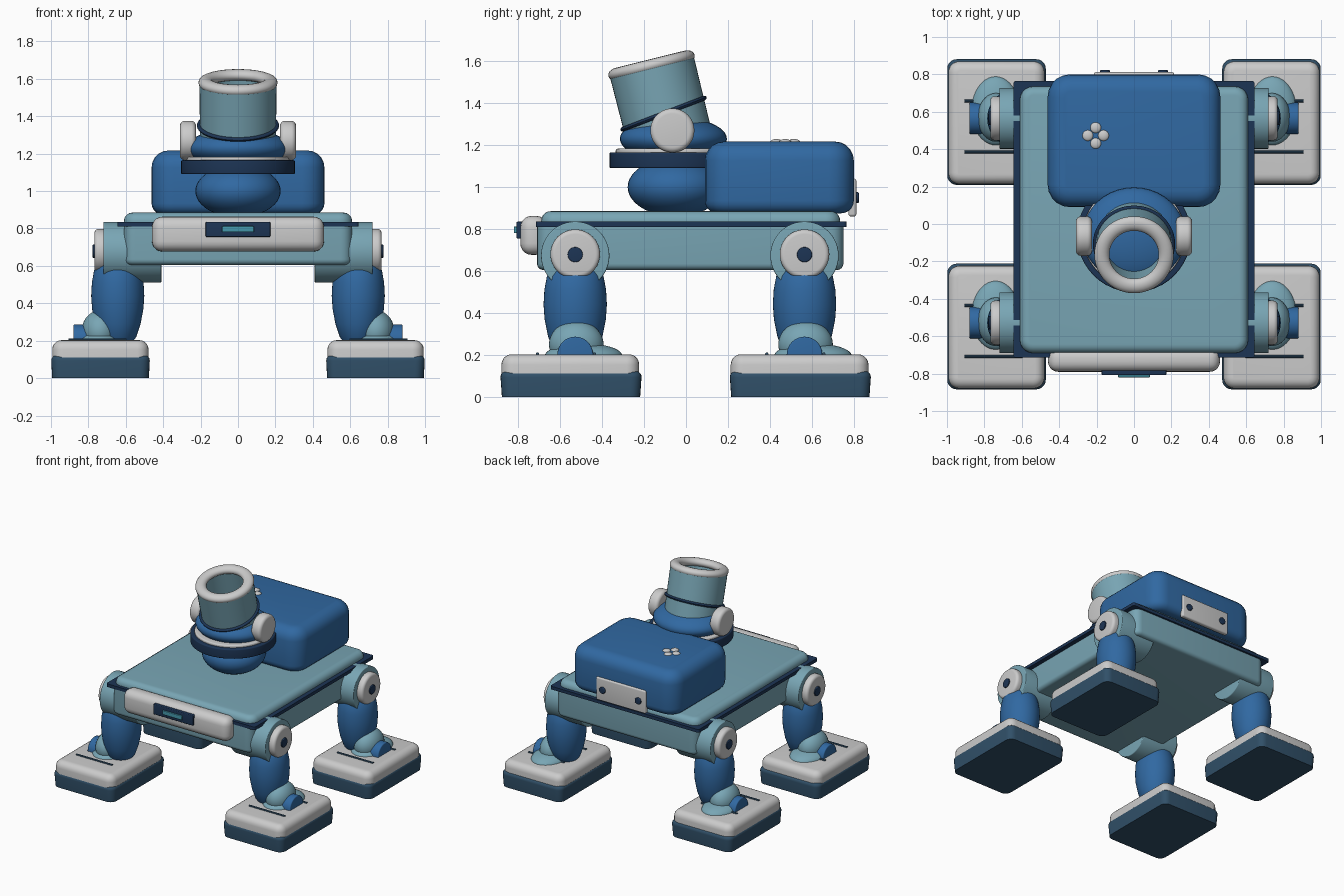
import bpy, bmesh, math
from mathutils import Matrix, Vector

if "Cube" in bpy.data.objects:
    bpy.data.objects.remove(bpy.data.objects["Cube"])


def material(name, rgb):
    m = bpy.data.materials.new(name)
    m.diffuse_color = (*rgb, 1)
    m.use_nodes = True
    m.node_tree.nodes["Principled BSDF"].inputs["Base Color"].default_value = m.diffuse_color
    return m


BLUE = material("blue", (0.03, 0.14, 0.36))
TEAL = material("teal", (0.19, 0.38, 0.46))
NAVY = material("navy", (0.012, 0.035, 0.09))
SOLE = material("sole", (0.03, 0.08, 0.14))
GLOW = material("lamp", (0.06, 0.32, 0.42))
GREY = None


def finish(name, bm, mat, loc=(0, 0, 0), rot=(0, 0, 0)):
    bmesh.ops.recalc_face_normals(bm, faces=bm.faces)
    for f in bm.faces:
        f.smooth = True
    for e in bm.edges:
        if len(e.link_faces) == 2 and e.calc_face_angle() > 0.6:
            e.smooth = False
    me = bpy.data.meshes.new(name)
    bm.to_mesh(me)
    bm.free()
    ob = bpy.data.objects.new(name, me)
    ob.location, ob.rotation_euler = loc, rot
    bpy.context.collection.objects.link(ob)
    if mat:
        me.materials.append(mat)
    return ob


def box(name, x, y, z, mat, r=0.0, top=None, bottom=0.0, taper=1.0):
    """Box from ranges. r rounds all edges, or only the upright ones if top is given."""
    bm = bmesh.new()
    bmesh.ops.create_cube(bm, size=1)
    size = [b - a for a, b in (x, y, z)]
    mid = [(a + b) / 2 for a, b in (x, y, z)]
    for v in bm.verts:
        k = taper if v.co.z < 0 else 1
        v.co = Vector((v.co.x * size[0] * k, v.co.y * size[1] * k, v.co.z * size[2]))

    def bevel(edges, w):
        if w > 0:
            bmesh.ops.bevel(bm, geom=edges, offset=w, segments=5, profile=0.5,
                            affect='EDGES', clamp_overlap=True)

    if top is None:
        bevel(bm.edges[:], r)
    else:
        h = size[2] / 2
        bevel([e for e in bm.edges if abs(e.verts[0].co.z - e.verts[1].co.z) > h], r)
        for side, w in ((h, top), (-h, bottom)):
            bevel([e for e in bm.edges if all(abs(v.co.z - side) < 1e-5 for v in e.verts)], w)
    return finish(name, bm, mat, mid)


def lathe(name, profile, mat, loc, rot=(0, 0, 0), scale=(1, 1, 1), steps=48, closed=False):
    bm = bmesh.new()
    vs = [bm.verts.new((r, 0, h)) for r, h in profile]
    es = [bm.edges.new(p) for p in zip(vs, vs[1:])]
    if closed:
        es.append(bm.edges.new((vs[-1], vs[0])))
    bmesh.ops.spin(bm, geom=vs + es, cent=(0, 0, 0), axis=(0, 0, 1),
                   angle=math.tau, steps=steps)
    bmesh.ops.remove_doubles(bm, verts=bm.verts, dist=1e-5)
    bmesh.ops.scale(bm, vec=scale, verts=bm.verts)
    return finish(name, bm, mat, loc, rot)


def ball(name, loc, radii, mat):
    bm = bmesh.new()
    bmesh.ops.create_uvsphere(bm, u_segments=40, v_segments=24, radius=1)
    bmesh.ops.scale(bm, vec=radii, verts=bm.verts)
    return finish(name, bm, mat, loc)


def disc(r, a, b, round_=0.0):
    """Profile of a solid cylinder from a to b with rounded rims."""
    if not round_:
        return [(0, a), (r, a), (r, b), (0, b)]
    arc = [math.radians(t) for t in range(0, 91, 18)]
    low = [(r - round_ + round_ * math.sin(t), a + round_ - round_ * math.cos(t)) for t in arc]
    high = [(r - round_ + round_ * math.cos(t), b - round_ + round_ * math.sin(t)) for t in arc]
    return [(0, a)] + low + high + [(0, b)]


def hoop(R, rx, rz, h=0, n=12):
    return [(R + rx * math.cos(math.tau * i / n), h + rz * math.sin(math.tau * i / n))
            for i in range(n)]


# Body: hull, trim plate and top deck
box("hull", (-0.61, 0.61), (-0.71, 0.75), (0.605, 0.82), TEAL, 0.06, 0.0, 0.03)
box("trim_plate", (-0.645, 0.645), (-0.715, 0.765), (0.81, 0.835), NAVY, 0.015, 0.0)
box("deck", (-0.61, 0.61), (-0.69, 0.735), (0.825, 0.885), TEAL, 0.07, 0.045)

# Front bumper with lamp
box("bumper", (-0.46, 0.46), (-0.79, -0.66), (0.677, 0.863), GREY, 0.055)
box("lamp_housing", (-0.173, 0.173), (-0.808, -0.77), (0.755, 0.835), NAVY, 0.006)
box("lamp_strip", (-0.085, 0.085), (-0.82, -0.80), (0.78, 0.812), GLOW, 0.004)

# Backpack, rear plate and studs
box("backpack", (-0.462, 0.462), (0.09, 0.80), (0.875, 1.217), BLUE, 0.12, 0.09, 0.06)
box("rear_plate", (-0.215, 0.215), (0.775, 0.812), (0.86, 1.04), GREY, 0.012)
for x in (-0.155, 0.155):
    lathe("rear_bolt", disc(0.026, 0, 0.022, 0.006), NAVY, (x, 0.802, 0.95),
          (-math.pi / 2, 0, 0), steps=20)
for dx, dy in ((0.042, 0), (-0.042, 0), (0, 0.042), (0, -0.042)):
    ball("pack_stud", (-0.205 + dx, 0.473 + dy, 1.215), (0.029, 0.029, 0.014), GREY)

# Neck, collar and lower head
HY = -0.06
ball("neck", (0, HY + 0.01, 1.0), (0.228, 0.228, 0.14), BLUE)
lathe("collar", disc(0.305, 1.09, 1.165, 0.008), NAVY, (0, HY, 0))
lathe("collar_ring", disc(0.275, 1.155, 1.183, 0.01), GREY, (0, HY, 0))
ball("head_base", (0, HY, 1.23), (0.275, 0.255, 0.105), BLUE)
for s in (-1, 1):
    lathe("ear", disc(0.105, 0.225, 0.31, 0.025), GREY, (0, HY - 0.005, 1.27),
          (0, s * math.pi / 2, 0))

# Tilted open head tube with rim and band
base, tilt = (0, -0.107, 1.35), math.radians(14)
lathe("head_tube", [(0.203, -0.12), (0.206, 0.24), (0.155, 0.24), (0.155, -0.12)],
      TEAL, base, (tilt, 0, 0), closed=True)
lathe("head_rim", hoop(0.172, 0.04, 0.03, 0.237, 16), GREY, base, (tilt, 0, 0), closed=True)
lathe("head_band", hoop(0.206, 0.014, 0.011), NAVY, base, (math.radians(21), 0, 0), closed=True)

# Four legs
LEG = [(0, 0.17), (0.075, 0.18), (0.105, 0.22), (0.13, 0.29), (0.146, 0.37), (0.151, 0.44),
       (0.147, 0.51), (0.135, 0.575), (0.11, 0.62), (0.07, 0.65), (0, 0.66)]
for end, fy in (("front", -0.548), ("rear", 0.545)):
    hy = fy + 0.02
    for s, side in ((-1, "left"), (1, "right")):
        n = f"{end}_{side}_"
        out = (0, s * math.pi / 2, 0)
        xr = lambda a, b: (a, b) if s > 0 else (-b, -a)
        # Hip
        lathe(n + "hip", disc(0.163, 0.41, 0.72, 0.006), TEAL, (0, hy, 0.673), out)
        lathe(n + "hip_cap", disc(0.118, 0.70, 0.768, 0.022), GREY, (0, hy, 0.68), out)
        lathe(n + "hip_bolt", disc(0.036, 0.75, 0.777, 0.005), NAVY, (0, hy, 0.678), out, steps=24)
        # Leg and ankle
        lathe(n + "leg", LEG, BLUE, (s * 0.643, hy, 0), scale=(0.94, 1, 1))
        ball(n + "ankle", (s * 0.738, hy + 0.005, 0.25), (0.098, 0.13, 0.112), TEAL)
        ball(n + "ankle_dome", (s * 0.74, hy + 0.04, 0.195), (0.13, 0.185, 0.06), TEAL)
        lathe(n + "ankle_pin", disc(0.085, 0.72, 0.88, 0.008), BLUE, (0, hy, 0.202), out, steps=32)
        # Foot
        box(n + "foot", xr(0.478, 0.993), (fy - 0.332, fy + 0.325), (0.09, 0.203), GREY,
            0.06, 0.05)
        box(n + "sole", xr(0.47, 1.0), (fy - 0.338, fy + 0.338), (0.0, 0.123), SOLE,
            0.05, 0.03, 0.0, 0.975)
        for dy in (0.112, -0.16):
            lathe(n + "foot_rib", disc(0.008, 0.595, 0.905), SOLE, (0, fy + dy, 0.204), out, steps=10)
